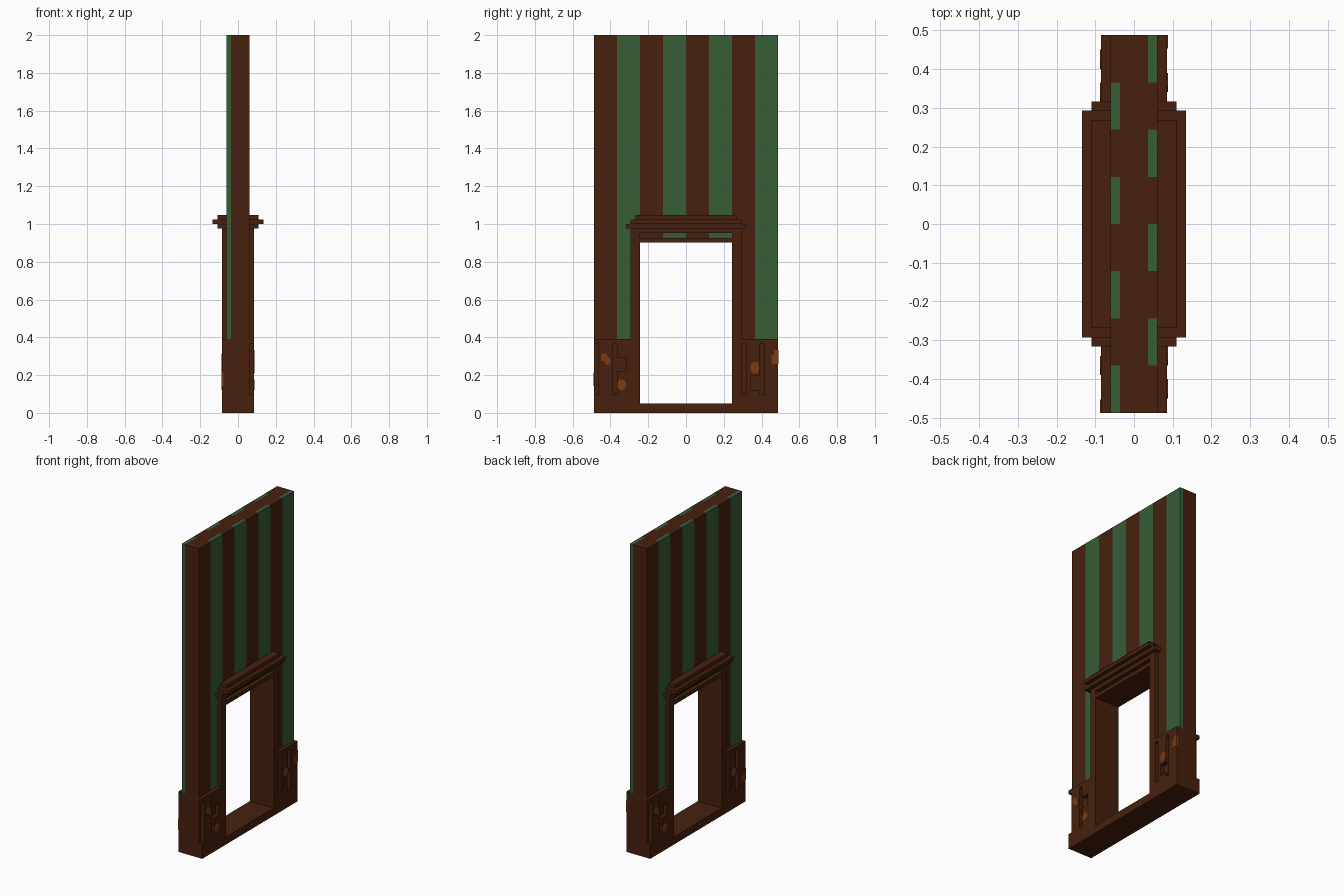
import bpy, bmesh, math
from mathutils import Matrix, Vector

if "Cube" in bpy.data.objects:
    bpy.data.objects.remove(bpy.data.objects["Cube"], do_unlink=True)

U = 2 / 82  # block size: the wall is 82 blocks high


def material(name, srgb):
    col = [(c / 255 / 12.92) if c < 11 else ((c / 255 + 0.055) / 1.055) ** 2.4 for c in srgb] + [1]
    m = bpy.data.materials.new(name)
    m.use_nodes = True
    m.diffuse_color = col
    bsdf = m.node_tree.nodes["Principled BSDF"]
    bsdf.inputs["Base Color"].default_value = col
    bsdf.inputs["Roughness"].default_value = 0.9
    return m


BROWN = material("dark_wood", (71, 33, 13))
GREEN = material("green_wallpaper", (54, 93, 54))
ORANGE = material("exposed_orange", (125, 58, 16))


def finish(name, bm, mat):
    bmesh.ops.recalc_face_normals(bm, faces=bm.faces)
    mesh = bpy.data.meshes.new(name)
    bm.to_mesh(mesh)
    bm.free()
    mesh.materials.append(mat)
    obj = bpy.data.objects.new(name, mesh)
    bpy.context.scene.collection.objects.link(obj)
    return obj


def boxes(name, mat, items, s=1):
    """Boxes (x0, x1, y0, y1, z0, z1) in blocks; s=-1 turns them half round."""
    bm = bmesh.new()
    for x0, x1, y0, y1, z0, z1 in items:
        centre = Vector((s * (x0 + x1), s * (y0 + y1), z0 + z1)) * U / 2
        size = Vector((x1 - x0, y1 - y0, z1 - z0)) * U
        bmesh.ops.create_cube(bm, size=1,
                              matrix=Matrix.Translation(centre) @ Matrix.Diagonal(size).to_4x4())
    return finish(name, bm, mat)


def spots(name, items, s=1):
    """Thin eight-sided patches (y, z, half width, half height) on the panel face."""
    bm = bmesh.new()
    for y, z, ry, rz in items:
        mat = (Matrix.Translation(Vector((s * 3.5, s * y, z)) * U)
               @ Matrix.Diagonal((1, ry * U, rz * U, 1))
               @ Matrix.Rotation(math.pi / 2, 4, 'Y')
               @ Matrix.Rotation(math.pi / 8, 4, 'Z'))
        bmesh.ops.create_cone(bm, cap_ends=True, segments=8, radius1=1.08, radius2=1.08,
                              depth=0.004, matrix=mat)
    return finish(name, bm, ORANGE)


# Structural core around the doorway
boxes("wall_core", BROWN, [(-1.5, 1.5, -20, -10, 2, 38),
                           (-1.5, 1.5, 10, 20, 2, 38),
                           (-1.5, 1.5, -20, 20, 38, 82)])
boxes("door_sill", BROWN, [(-3.5, 3.5, -20, 20, 0, 2)])
boxes("door_lintel", BROWN, [(-3.5, 3.5, -10, 10, 37, 38)])

# Stepped cornice over the doorway
boxes("door_cornice", BROWN, [(-4.5, 4.5, -13, 13, 40, 41),
                              (-5.5, 5.5, -12, 12, 41, 42),
                              (-4.5, 4.5, -11, 11, 42, 43)])

for side, s in (("left", 1), ("right", -1)):
    # Alternating vertical stripes on the wall face
    stripes = {0: [], 1: []}
    for k in range(8):
        y0, y1 = -20 + 5 * k, -15 + 5 * k
        stripes[k % 2].append((1.5, 2.5, y0, y1, 38, 82))
        if k < 2:
            stripes[k % 2].append((1.5, 2.5, y0, min(y1, -12), 16, 38))
        elif k > 5:
            stripes[k % 2].append((1.5, 2.5, max(y0, 12), y1, 16, 38))
    boxes(f"{side}_brown_stripes", BROWN, stripes[0], s)
    boxes(f"{side}_green_stripes", GREEN, stripes[1], s)

    # Door casing, with a slot left open above the lintel
    boxes(f"{side}_door_casing", BROWN, [(1.5, 3.5, -12, -10, 2, 40),
                                         (1.5, 3.5, 10, 12, 2, 40),
                                         (2.5, 3.5, -10, 10, 39, 40)], s)

    # Wainscot: backing, rails, and boards separated by grooves
    panel = []
    for y in (-20, 12):
        panel += [(1.5, 2.5, y, y + 8, 2, 16),
                  (2.5, 3.5, y, y + 8, 2, 4),
                  (2.5, 3.5, y, y + 8, 15, 16)]
    boards = [(-19, -16, 4, 15), (17, 20, 4, 15),
              (-13, -12, 4, 15), (-15, -13, 4, 9), (-15, -13, 12, 15),
              (13, 14, 4, 15), (14, 16, 4, 5), (14, 16, 8, 15)]
    panel += [(2.5, 3.5) + b for b in boards]
    boxes(f"{side}_wainscot", BROWN, panel, s)

    # Worn orange patches, one of them wrapping round the wall end
    spots(f"{side}_worn_patches", [(-17.7, 12, 0.8, 0.9), (-17, 11.2, 0.6, 0.8),
                                   (-14, 6.1, 1, 1.1), (15, 9.8, 1, 1.3)], s)
    z = 10.6 if s == 1 else 5.8
    boxes(f"{side}_worn_corner", ORANGE, [(3.2, 3.58, 18.6, 20.04, z, z + 2),
                                          (3.2, 3.58, 19.1, 20.04, z + 2, z + 3)], s)
